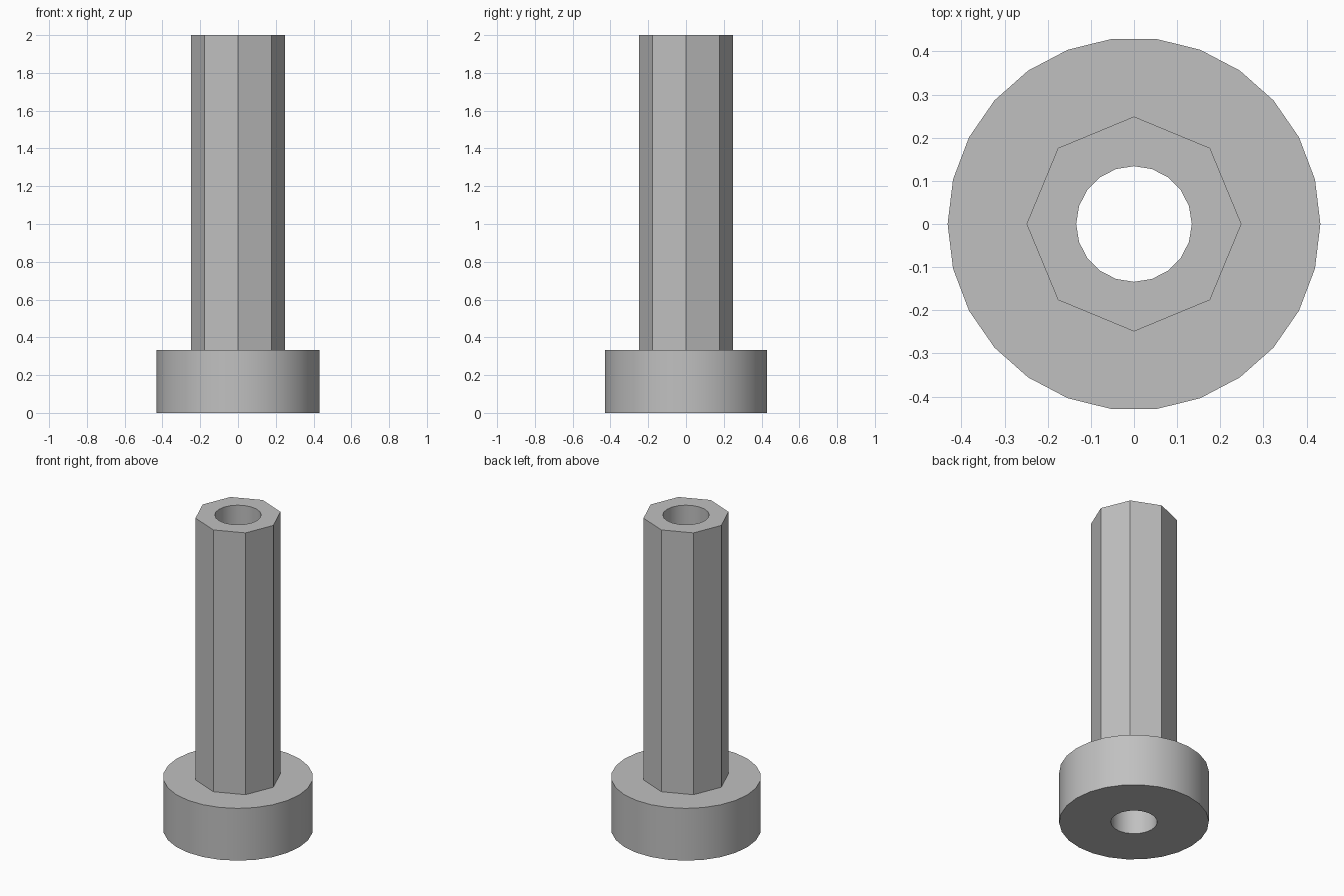
import bpy
import bmesh
from math import cos, sin, tau

cube = bpy.data.objects.get("Cube")
if cube:
    bpy.data.objects.remove(cube, do_unlink=True)

# Plain grey metal
metal = bpy.data.materials.new("plain_grey")
metal.use_nodes = True
grey = (0.53, 0.53, 0.53, 1)
metal.diffuse_color = grey
metal.node_tree.nodes["Principled BSDF"].inputs["Base Color"].default_value = grey

FLANGE_R, SHAFT_R, BORE_R = 0.432, 0.249, 0.134
FLANGE_TOP, TOP = 0.333, 2.0
FLANGE_SIDES, SHAFT_SIDES, BORE_SIDES = 26, 8, 20

bm = bmesh.new()


def ring(radius, sides, z):
    """Closed loop of edges at height z."""
    verts = [bm.verts.new((radius * cos(tau * i / sides), radius * sin(tau * i / sides), z))
             for i in range(sides)]
    return [bm.edges.new((verts[i], verts[(i + 1) % sides])) for i in range(sides)]


def wall(lower, upper):
    """Upright quads between two loops with the same number of sides."""
    bmesh.ops.bridge_loops(bm, edges=lower + upper)


def annulus(outer, inner):
    """Flat face between two loops at the same height."""
    bmesh.ops.triangle_fill(bm, edges=outer + inner, use_beauty=True, normal=(0, 0, 1))


bore_bottom = ring(BORE_R, BORE_SIDES, 0)
bore_top = ring(BORE_R, BORE_SIDES, TOP)
flange_bottom = ring(FLANGE_R, FLANGE_SIDES, 0)
flange_top = ring(FLANGE_R, FLANGE_SIDES, FLANGE_TOP)
shaft_bottom = ring(SHAFT_R, SHAFT_SIDES, FLANGE_TOP)
shaft_top = ring(SHAFT_R, SHAFT_SIDES, TOP)

# Round flange, octagonal shaft and the round bore through both
wall(flange_bottom, flange_top)
wall(shaft_bottom, shaft_top)
wall(bore_bottom, bore_top)
annulus(flange_bottom, bore_bottom)
annulus(flange_top, shaft_bottom)
annulus(shaft_top, bore_top)
bmesh.ops.recalc_face_normals(bm, faces=bm.faces)

mesh = bpy.data.meshes.new("flanged_sleeve")
bm.to_mesh(mesh)
bm.free()
mesh.materials.append(metal)
sleeve = bpy.data.objects.new("flanged_sleeve", mesh)
bpy.context.collection.objects.link(sleeve)

# Smooth the round walls, keep the shaft facets crisp
bpy.ops.object.select_all(action='DESELECT')
sleeve.select_set(True)
bpy.context.view_layer.objects.active = sleeve
bpy.ops.object.shade_smooth_by_angle(angle=tau / 12)
